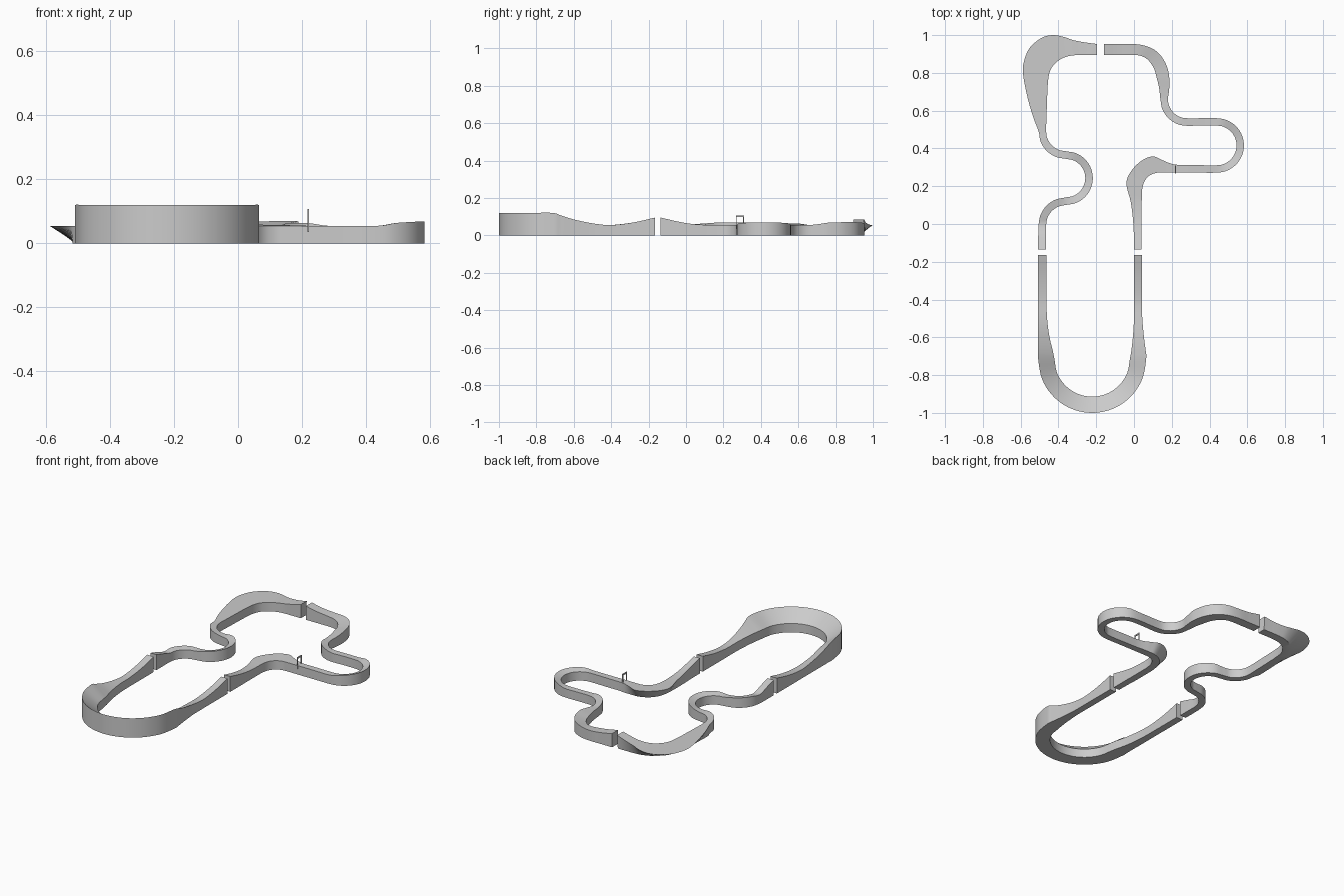
import bpy, bmesh
from math import sin, cos, pi, radians
from mathutils import Vector

BASE = 0.055  # normal road height


def arc(cx, cy, rl, rr, a0, a1, bank_l=0.0, bank_r=0.0, power=0.5):
    """Rows (left xyz, right xyz) round a bend, one every 22.5 degrees."""
    n = round(abs(a1 - a0) / 22.5)
    rows = []
    for i in range(n + 1):
        t = i / n
        a = radians(a0 + (a1 - a0) * t)
        k = max(sin(pi * t), 0.0) ** power
        rows.append((cx + rl * cos(a), cy + rl * sin(a), BASE + bank_l * k,
                     cx + rr * cos(a), cy + rr * sin(a), BASE + bank_r * k))
    return rows


def flat(*rows):
    """Rows given as left xy, right xy, left height, right height."""
    return [(a, b, zl, c, d, zr) for a, b, c, d, zl, zr in rows]


def spline(rows, sub=5):
    pts = [rows[0]]
    for r in rows[1:]:
        if abs(r[0] - pts[-1][0]) + abs(r[1] - pts[-1][1]) > 0.004:
            pts.append(r)
    out = []
    for i in range(len(pts) - 1):
        p0, p1, p2, p3 = (pts[max(i - 1, 0)], pts[i], pts[i + 1],
                          pts[min(i + 2, len(pts) - 1)])
        for s in range(sub):
            t = s / sub
            out.append([0.5 * (2 * b + (c - a) * t + (2 * a - 5 * b + 4 * c - d) * t * t
                               + (3 * b - a - 3 * c + d) * t ** 3)
                        for a, b, c, d in zip(p0, p1, p2, p3)])
    return out + [list(pts[-1])]


def road(name, rows, flare=None):
    """Closed road solid; flare(row) gives (left, right) foot width limits."""
    bm = bmesh.new()
    rings = []
    for r in spline(rows):
        l, q = Vector(r[:3]), Vector(r[3:])
        fl, fq = Vector((l.x, l.y, 0)), Vector((q.x, q.y, 0))
        across = fq - fl
        w = across.length
        lim_l, lim_r = flare(r) if flare else (9, 9)
        bl = fq - across * min(1, lim_l / w)
        bq = fl + across * min(1, lim_r / w)
        rings.append([bm.verts.new(p) for p in (l, q, bq, bl)])
    for a, b in zip(rings, rings[1:]):
        for k in range(4):
            j = (k + 1) % 4
            bm.faces.new((a[k], a[j], b[j], b[k]))
    bm.faces.new(rings[0])
    bm.faces.new(rings[-1])
    bmesh.ops.recalc_face_normals(bm, faces=bm.faces)
    me = bpy.data.meshes.new(name)
    bm.to_mesh(me)
    bm.free()
    ob = bpy.data.objects.new(name, me)
    bpy.context.collection.objects.link(ob)
    bpy.ops.object.select_all(action='DESELECT')
    ob.select_set(True)
    bpy.context.view_layer.objects.active = ob
    bpy.ops.object.shade_smooth_by_angle(angle=radians(30))
    return ob


# South banked loop with a jump ramp at each end
road("south_banked_loop", flat(
    (-.463, -.165, -.508, -.165, .095, .095),
    (-.463, -.28, -.508, -.28, .069, .069),
    (-.463, -.40, -.508, -.40, .055, .055),
    (-.460, -.50, -.508, -.50, .055, .064),
    (-.447, -.60, -.508, -.60, .055, .085),
    (-.430, -.67, -.508, -.67, .055, .107),
) + arc(-.2215, -.714, .2, .286, 180, 360, 0, .065, 0) + flat(
    (-.014, -.67, .062, -.67, .055, .107),
    (-.006, -.60, .053, -.60, .055, .085),
    (.000, -.50, .044, -.50, .055, .064),
    (.000, -.40, .043, -.40, .055, .055),
    (.000, -.28, .043, -.28, .069, .069),
    (.000, -.165, .043, -.165, .095, .095)))

# East section: wide corner, hairpin, S bend, north-east bend, jump ramp
road("east_section", flat(
    (.000, -.135, .041, -.135, .095, .095),
    (-.001, -.05, .041, -.05, .075, .075),
    (-.006, .03, .041, .03, .061, .061),
    (-.018, .12, .041, .12, .055, .055),
    (-.040, .215, .043, .18, .055, .055),
    (-.015, .28, .055, .225, .056, .055),
    (.040, .335, .080, .255, .058, .055),
    (.100, .358, .115, .270, .058, .055),
    (.150, .338, .150, .272, .057, .055),
    (.215, .315, .215, .272, .055, .055),
    (.32, .312, .32, .272, .055, .055),
) + arc(.438, .416, .105, .144, -90, 90, 0, .014)
    + flat((.36, .522, .36, .560, .055, .055))
    + arc(.28, .66, .14, .10, 270, 180, .009, 0)
    + flat((.133, .72, .186, .71, .055, .060),
           (.120, .775, .188, .765, .055, .068),
           (.105, .825, .172, .840, .055, .070),
           (.075, .868, .130, .905, .056, .070),
           (.040, .889, .070, .940, .058, .068),
           (.000, .895, .000, .953, .061, .064),
           (-.08, .895, -.08, .953, .070, .070),
           (-.16, .895, -.16, .953, .085, .085)),
     flare=lambda r: (.045 if r[1] < .37 and r[0] < .22 else 9, 9))

# West section: ramp, wide flared corner, inward bulge, ramp
road("west_section", flat(
    (-.195, .895, -.195, .953, .085, .085),
    (-.25, .895, -.25, .960, .071, .071),
    (-.31, .894, -.32, .973, .060, .060),
    (-.36, .885, -.37, .990, .056, .055),
    (-.395, .868, -.43, 1.00, .055, .055),
    (-.425, .842, -.49, .985, .055, .055),
    (-.442, .815, -.55, .935, .055, .055),
    (-.452, .78, -.58, .870, .055, .055),
    (-.457, .73, -.588, .80, .055, .055),
    (-.460, .66, -.566, .68, .055, .055),
    (-.463, .57, -.535, .57, .055, .055),
) + arc(-.36, .49, .105, .145, 180, 270, 0, .007)
    + arc(-.36, .243, .142, .102, 90, -90, .014, 0)
    + arc(-.36, -.005, .105, .145, 90, 180, 0, .007)
    + flat((-.465, -.07, -.507, -.07, .076, .076),
           (-.465, -.135, -.507, -.135, .095, .095)),
     flare=lambda r: (9, .052))


# Start gate across the east straight
def box(name, size, loc):
    bpy.ops.mesh.primitive_cube_add(size=1, location=loc)
    ob = bpy.context.object
    ob.name = name
    ob.scale = size


for side, y in (("near", .269), ("far", .307)):
    box("gate_post_" + side, (.005, .004, .072), (.219, y, .071))
box("gate_beam", (.005, .042, .009), (.219, .288, .1025))
